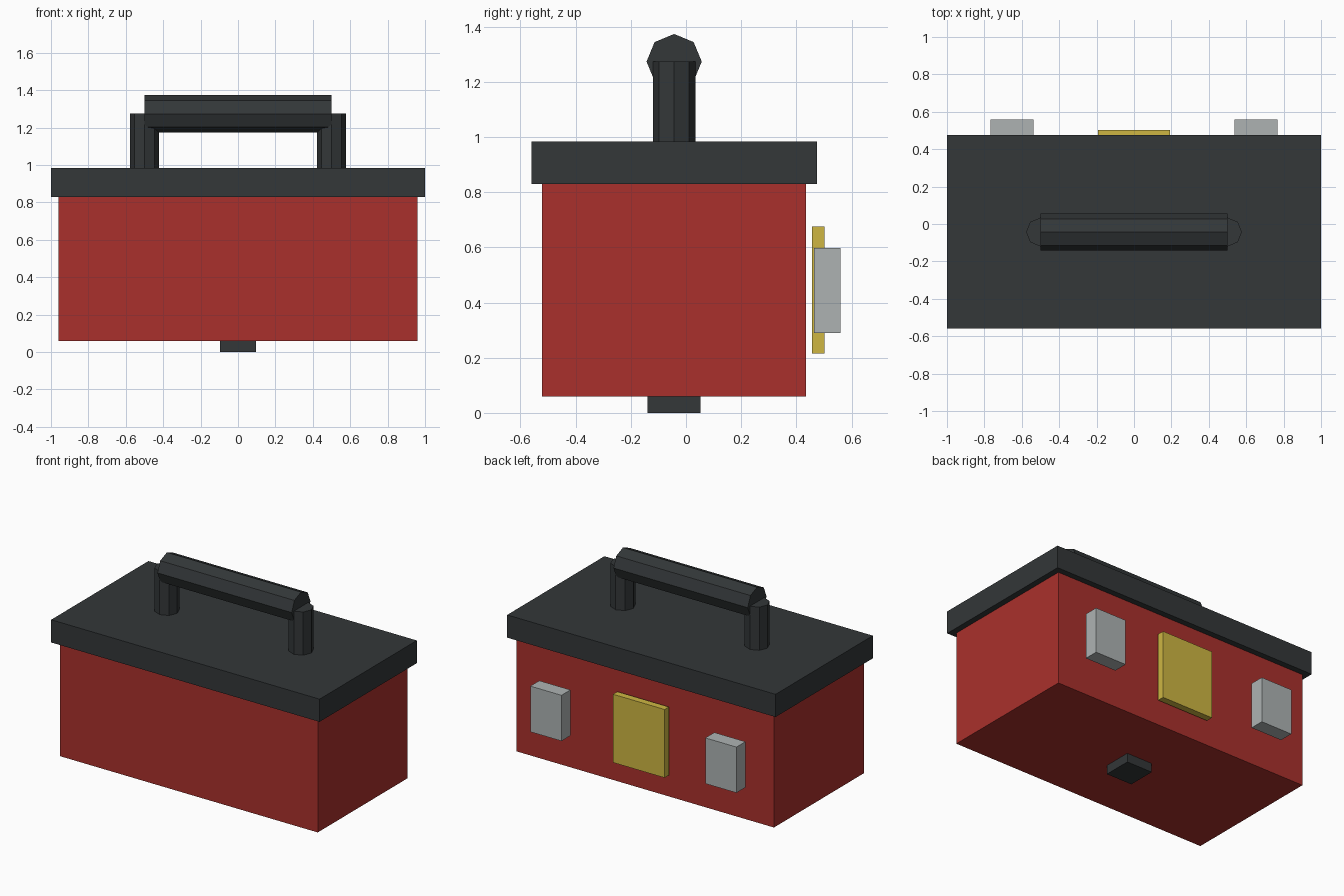
import bpy
import math
from mathutils import Matrix

if "Cube" in bpy.data.objects:
    bpy.data.objects.remove(bpy.data.objects["Cube"])


def material(name, rgb):
    m = bpy.data.materials.new(name)
    m.diffuse_color = (*rgb, 1.0)
    m.use_nodes = True
    m.node_tree.nodes["Principled BSDF"].inputs["Base Color"].default_value = m.diffuse_color
    return m


RED = material("red_paint", (0.40, 0.03, 0.025))
DARK = material("dark_plastic", (0.033, 0.038, 0.04))
YELLOW = material("yellow_plate", (0.62, 0.47, 0.055))
STEEL = material("steel", (0.42, 0.45, 0.45))


def box(name, x, y, z, mat):
    """Box from (min, max) ranges on each axis."""
    center = [(a + b) / 2 for a, b in (x, y, z)]
    size = [b - a for a, b in (x, y, z)]
    bpy.ops.mesh.primitive_cube_add(size=1, location=center)
    ob = bpy.context.object
    ob.name = name
    ob.data.transform(Matrix.Diagonal((*size, 1)))
    ob.data.materials.append(mat)
    return ob


def rod(name, radius, length, center, mat, along_x=False):
    """Octagonal rod with corners on its axes."""
    bpy.ops.mesh.primitive_cylinder_add(vertices=8, radius=radius, depth=length, location=center)
    ob = bpy.context.object
    ob.name = name
    if along_x:
        ob.data.transform(Matrix.Rotation(math.pi / 2, 4, 'Y'))
    ob.data.materials.append(mat)
    return ob


# Case, lid and the small foot underneath
box("case_body", (-0.96, 0.96), (-0.522, 0.435), (0.06, 0.83), RED)
box("lid", (-1.0, 1.0), (-0.56, 0.475), (0.83, 0.983), DARK)
box("foot", (-0.096, 0.096), (-0.14, 0.052), (0.0, 0.06), DARK)

# Plate on the back, standing slightly off the case
box("back_plate", (-0.192, 0.192), (0.456, 0.502), (0.215, 0.675), YELLOW)

# Grip bar
HANDLE_Y = -0.043
rod("handle_grip", 0.1, 1.0, (0, HANDLE_Y, 1.273), DARK, along_x=True)

# Mirrored latches and handle posts
for side, s in (("left", -1), ("right", 1)):
    xs = sorted((s * 0.536, s * 0.768))
    box(f"latch_{side}", xs, (0.464, 0.56), (0.29, 0.598), STEEL)
    rod(f"handle_post_{side}", 0.077, 0.293, (s * 0.5, HANDLE_Y, 1.1275), DARK)
